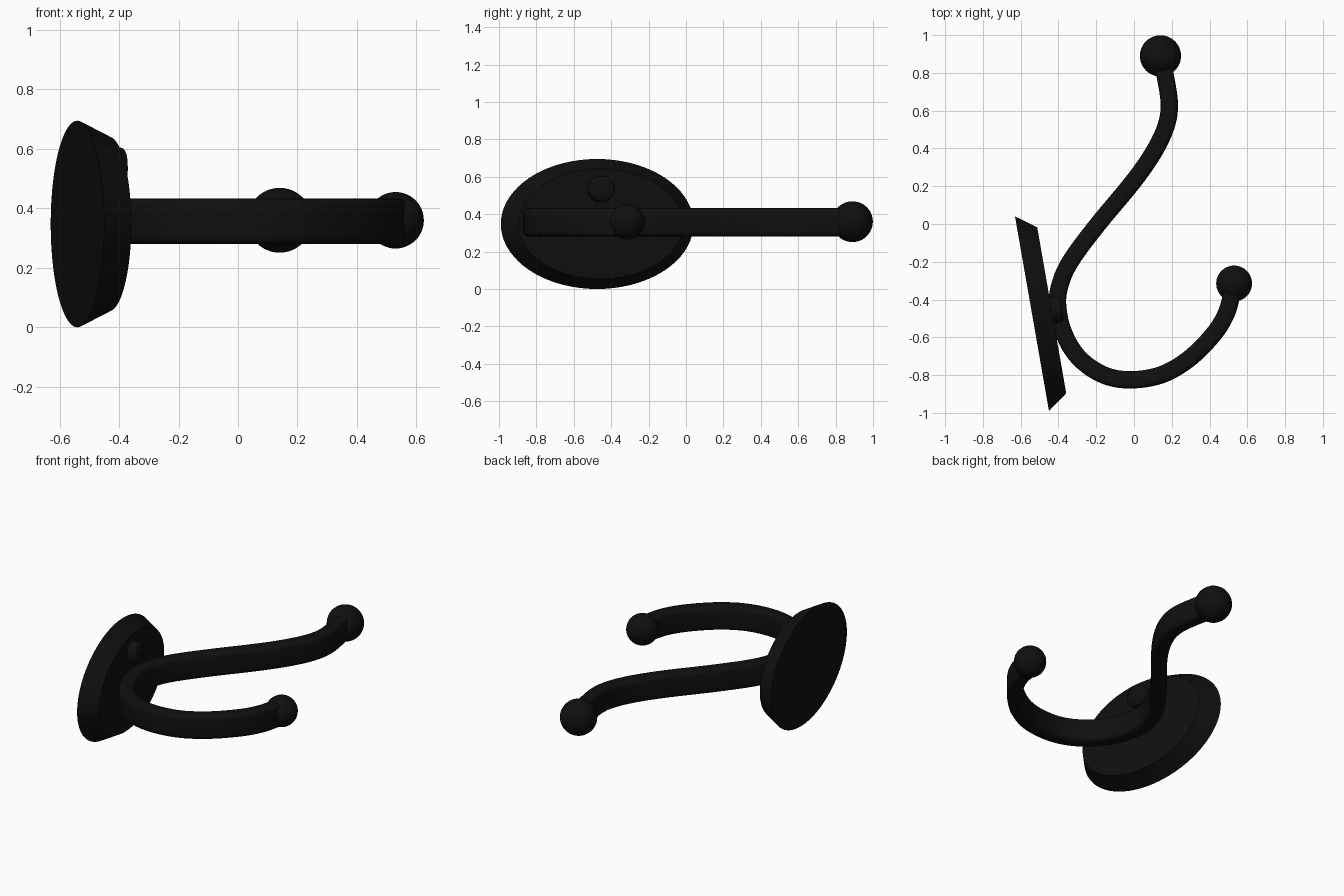
import bpy, bmesh, math
from mathutils import Vector, Matrix

cube = bpy.data.objects.get("Cube")
if cube:
    bpy.data.objects.remove(cube, do_unlink=True)

# Single satin black finish
black = bpy.data.materials.new("satin_black")
black.use_nodes = True
COL = (0.005, 0.005, 0.005, 1)
black.diffuse_color = COL
black.node_tree.nodes["Principled BSDF"].inputs["Base Color"].default_value = COL

ZC = 0.357  # height of the hook's centre line


def finish(name, bm, angle=35):
    bmesh.ops.recalc_face_normals(bm, faces=bm.faces)
    me = bpy.data.meshes.new(name)
    bm.to_mesh(me)
    bm.free()
    me.materials.append(black)
    ob = bpy.data.objects.new(name, me)
    bpy.context.collection.objects.link(ob)
    bpy.ops.object.select_all(action='DESELECT')
    ob.select_set(True)
    bpy.context.view_layer.objects.active = ob
    bpy.ops.object.shade_smooth_by_angle(angle=math.radians(angle))
    return ob


def loft(name, rings, angle=35):
    """Bridge successive closed rings of points and cap both ends."""
    bm = bmesh.new()
    vs = [[bm.verts.new(p) for p in ring] for ring in rings]
    n = len(vs[0])
    for a, b in zip(vs, vs[1:]):
        for i in range(n):
            j = (i + 1) % n
            bm.faces.new((a[i], a[j], b[j], b[i]))
    bm.faces.new(vs[0][::-1])
    bm.faces.new(vs[-1])
    return finish(name, bm, angle)


# Tilted frame of the wall plate: normal, long axis, up
N = Vector((0.985, 0.172, 0))
T = Vector((0.172, -0.985, 0))
UP = Vector((0, 0, 1))
BACK = Vector((-0.54, -0.475, 0.3475))


def ellipse(centre, a, b, n):
    return [centre + T * a * math.cos(t) + UP * b * math.sin(t)
            for t in (2 * math.pi * i / n for i in range(n))]


# Oval wall plate with a sloping rim
loft("wall_plate", [ellipse(BACK, 0.523, 0.3475, 72),
                    ellipse(BACK + N * 0.106, 0.446, 0.294, 72)], 25)

# Round screw head with a softened edge
seat = BACK + N * 0.1 + UP * 0.187
loft("screw_head", [ellipse(seat + N * h, r, r, 32) for h, r in
                    ((0, 0.071), (0.045, 0.071), (0.055, 0.067), (0.062, 0.057))], 50)

# Centre line of the double hook, from the long arm round to the short arm
PATH = [(0.145, 0.87), (0.17, 0.76), (0.187, 0.63), (0.17, 0.52), (0.11, 0.39),
        (0.0, 0.23), (-0.19, 0.0), (-0.325, -0.18), (-0.385, -0.30), (-0.405, -0.42),
        (-0.375, -0.57), (-0.295, -0.705), (-0.17, -0.795), (-0.03, -0.825),
        (0.14, -0.80), (0.29, -0.715), (0.42, -0.585), (0.49, -0.47), (0.525, -0.34)]


def smooth_path(pts, steps=6):
    p = [Vector((x, y, ZC)) for x, y in pts]
    p = [2 * p[0] - p[1]] + p + [2 * p[-1] - p[-2]]
    out = []
    for a, b, c, d in zip(p, p[1:], p[2:], p[3:]):
        for k in range(steps):
            t = k / steps
            out.append(0.5 * (2 * b + (c - a) * t + (2 * a - 5 * b + 4 * c - d) * t * t
                              + (3 * b - a - 3 * c + d) * t ** 3))
    return out + [p[-2]]


# Rounded rectangular bar section: across the bend, and upright
W, H, R = 0.046, 0.076, 0.025
section = []
for sx, sz, start in ((1, 1, 0), (-1, 1, 90), (-1, -1, 180), (1, -1, 270)):
    for k in range(5):
        t = math.radians(start + 22.5 * k)
        section.append((sx * (W - R) + R * math.cos(t), sz * (H - R) + R * math.sin(t)))

line = smooth_path(PATH)
rings = []
for i, p in enumerate(line):
    d = (line[min(i + 1, len(line) - 1)] - line[max(i - 1, 0)]).normalized()
    side = d.cross(UP)
    rings.append([p + side * u + UP * v for u, v in section])
loft("hook_bar", rings, 40)

# Ball ends
for name, (x, y), r in (("long_arm_ball", (0.14, 0.89), 0.109),
                        ("short_arm_ball", (0.53, -0.315), 0.095)):
    bm = bmesh.new()
    bmesh.ops.create_uvsphere(bm, u_segments=40, v_segments=24, radius=r,
                              matrix=Matrix.Translation((x, y, 0.36)))
    finish(name, bm)
